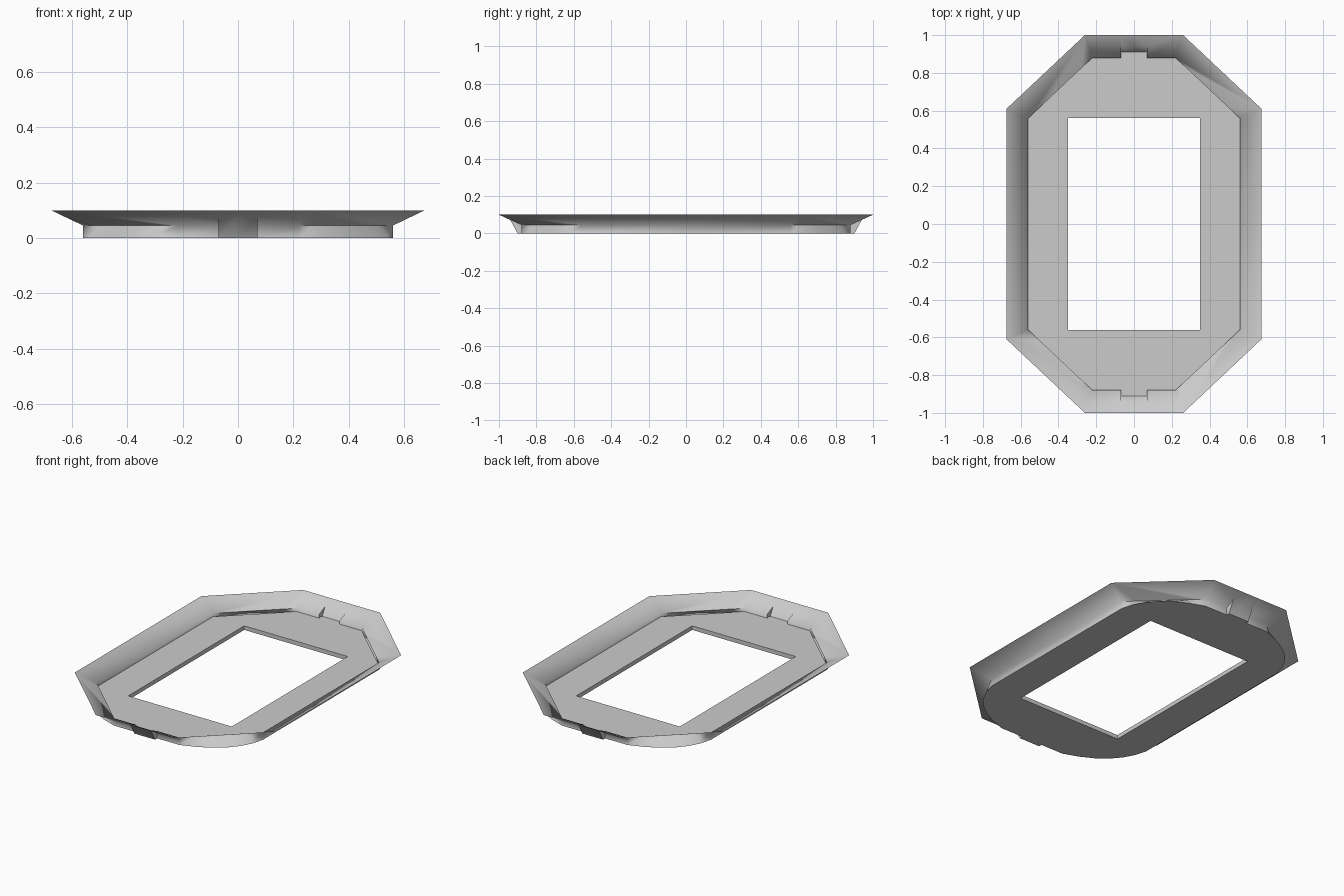
import bpy, bmesh, math

if "Cube" in bpy.data.objects:
    bpy.data.objects.remove(bpy.data.objects["Cube"])


def quarter_object(name, faces, smooth=None):
    """Mesh from one quarter's faces, mirrored over x and y."""
    bm = bmesh.new()
    for f in faces:
        bm.faces.new([bm.verts.new(p) for p in f])
    # mirror the quarter into all four quadrants
    for axis in (0, 1):
        for f in list(bm.faces):
            pts = [v.co.copy() for v in f.verts]
            for p in pts:
                p[axis] = -p[axis]
            bm.faces.new([bm.verts.new(p) for p in reversed(pts)])
    bmesh.ops.remove_doubles(bm, verts=bm.verts, dist=0.0005)
    bmesh.ops.recalc_face_normals(bm, faces=bm.faces)
    me = bpy.data.meshes.new(name)
    bm.to_mesh(me)
    bm.free()
    ob = bpy.data.objects.new(name, me)
    bpy.context.collection.objects.link(ob)
    if smooth:
        bpy.context.view_layer.objects.active = ob
        ob.select_set(True)
        bpy.ops.object.shade_smooth_by_angle(angle=math.radians(smooth))
        ob.select_set(False)
    return ob


def at(points, z):
    return [(x, y, z) for x, y in points]


FLOOR, LIP, TOP = 0.025, 0.045, 0.1
CLIP = 0.07
SEG = 6
A, B, C = (0.22, 0.88), (0.56, 0.56), (0.52, 0.79)

# straight corner of the octagon, and the bulged corner at the foot
straight, bulge = [], []
for i in range(SEG + 1):
    t = i / SEG
    straight.append(tuple(a + (b - a) * t for a, b in zip(A, B)))
    bulge.append(tuple((1 - t) ** 2 * a + 2 * t * (1 - t) * c + t * t * b
                       for a, b, c in zip(A, B, C)))

inner = [(CLIP, 0.88)] + straight + [(0.56, 0)]
foot = [(CLIP, 0.88)] + bulge + [(0.56, 0)]

# rim: foot wall, sloped flange and the end clip
clip_top = (CLIP, 0.94, 0.0725)
clip_foot = (CLIP, 0.90, 0)
lip, ft = at(inner, LIP), at(foot, 0)
rim = [[lip[i], lip[i + 1], ft[i + 1], ft[i]] for i in range(len(lip) - 1)]
out = at([(0, 1), (CLIP, 1), (0.26, 1), (0.675, 0.61), (0.675, 0)], TOP)
rim += [
    [out[0], out[1], clip_top, (0, 0.94, 0.0725)],
    [out[1], out[2], lip[1], lip[0], clip_top],
    [out[2], out[3]] + lip[1:-1][::-1],
    [out[3], out[4], lip[-1], lip[-2]],
    [(0, 0.94, 0.0725), clip_top, clip_foot, (0, 0.90, 0)],
    [lip[0], clip_top, clip_foot, ft[0]],
]
quarter_object("flared_rim", rim, 70)

# base plate with the rectangular window
window = [(0.35, 0), (0.35, 0.56), (0, 0.56)]
bottom = [(0, 0.90), (CLIP, 0.90)] + foot
floor = [(0, 0.91), (CLIP, 0.91)] + inner
w0, w1 = at(window, 0), at(window, FLOOR)
plate = [at(bottom + window, 0), at(floor + window, FLOOR)]
plate += [[w0[i], w0[i + 1], w1[i + 1], w1[i]] for i in range(2)]
quarter_object("base_plate", plate)
